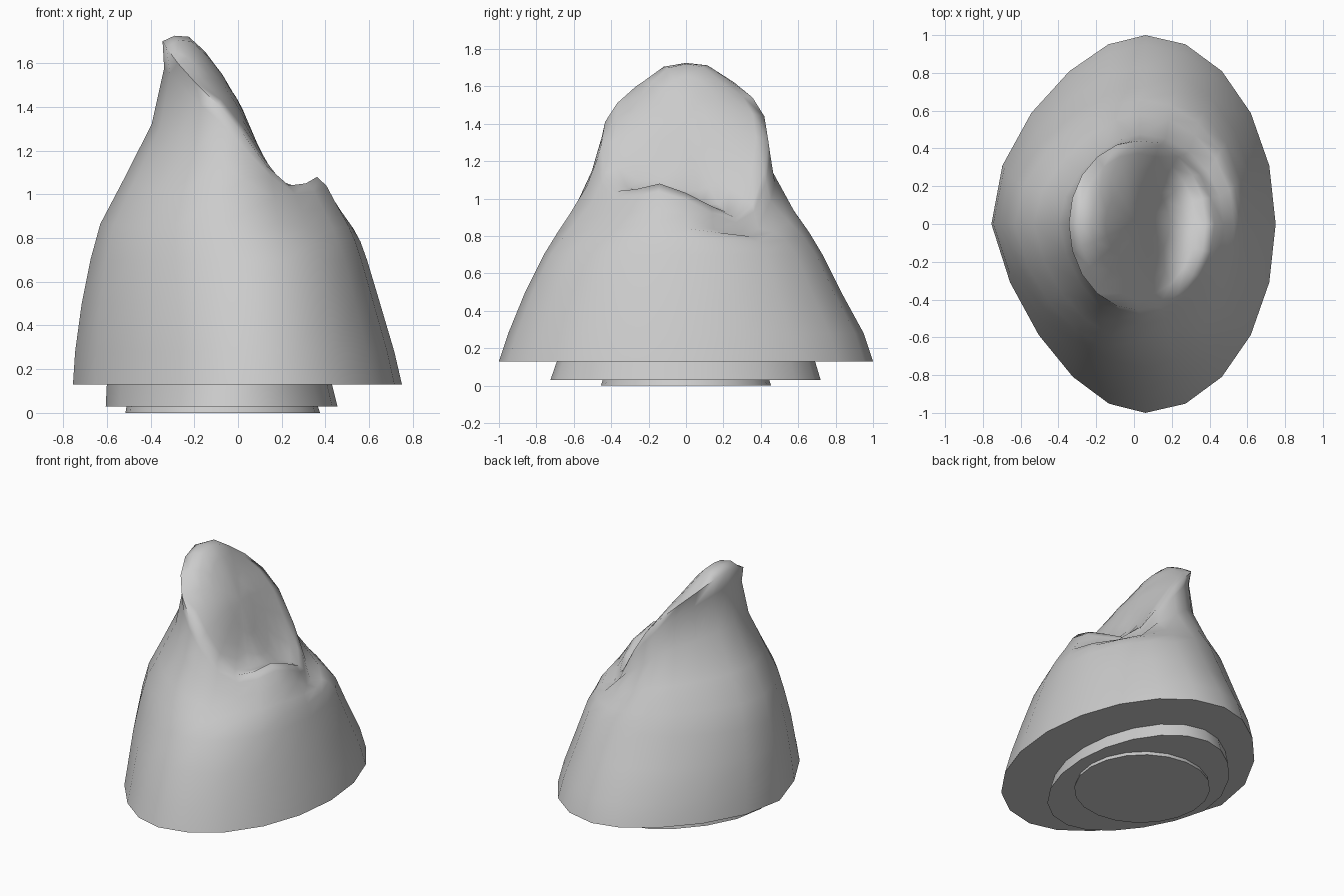
import bpy, bmesh, math

if "Cube" in bpy.data.objects:
    bpy.data.objects.remove(bpy.data.objects["Cube"])

SIDES = 20


def lerp(x, pts):
    for (x0, z0), (x1, z1) in zip(pts, pts[1:]):
        if x <= x1:
            return z0 + (z1 - z0) * max(0.0, (x - x0) / (x1 - x0))
    return pts[-1][1]


def ring(c, xl, xr, yb, yf, pf=0.0, pb=0.0):
    """Lopsided oval: left, right, back, front reaches; pf, pb flatten the left corners."""
    out = []
    for k in range(SIDES):
        a = 2 * math.pi * k / SIDES
        cs, sn = math.cos(a), math.sin(a)
        x = c + (xr - c if cs > 0 else c - xl) * cs
        if cs < 0:
            x += abs(math.sin(2 * a)) * (pf if sn < 0 else pb * sn)
        out.append((x, (yb if sn > 0 else yf) * sn))
    return out


def loft(name, rings, tip=None, angle=40):
    bm = bmesh.new()
    vr = [[bm.verts.new(p) for p in r] for r in rings]
    for lo, hi in zip(vr, vr[1:]):
        for k in range(SIDES):
            j = (k + 1) % SIDES
            bm.faces.new((lo[k], lo[j], hi[j], hi[k]))
    bm.faces.new(vr[0][::-1])
    if tip:
        t = bm.verts.new(tip)
        for k in range(SIDES):
            bm.faces.new((vr[-1][k], vr[-1][(k + 1) % SIDES], t))
    me = bpy.data.meshes.new(name)
    bm.to_mesh(me)
    bm.free()
    ob = bpy.data.objects.new(name, me)
    bpy.context.collection.objects.link(ob)
    bpy.ops.object.select_all(action='DESELECT')
    ob.select_set(True)
    bpy.context.view_layer.objects.active = ob
    bpy.ops.object.shade_smooth_by_angle(angle=math.radians(angle))
    return ob


def at(pts, z):
    return [(x, y, z) for x, y in pts]


# Stepped base discs
loft("lower_base_disc", [at(ring(-0.07, -0.515, 0.375, 0.455, 0.455), 0.0),
                         at(ring(-0.07, -0.51, 0.365, 0.445, 0.445), 0.03)])
loft("upper_base_disc", [at(ring(-0.03, -0.605, 0.455, 0.72, 0.725, 0.06, 0.06), 0.03),
                         at(ring(-0.03, -0.60, 0.43, 0.69, 0.69, 0.06, 0.06), 0.13)])

# Broad lower body
body = [at(ring(0.06, xl, xr, yb, yf, pf, pb), z) for z, xl, xr, yb, yf, pf, pb in (
    (0.13, -0.755, 0.75, 1.0, 1.0, 0.10, 0.10),
    (0.28, -0.745, 0.715, 0.95, 0.95, 0.10, 0.10),
    (0.50, -0.715, 0.65, 0.83, 0.86, 0.08, 0.09),
    (0.70, -0.675, 0.59, 0.73, 0.76, 0.06, 0.08))]

# Rim heights counter-clockwise from the right side: low lip, tall left peak
rim_z = [1.03, 0.96, 0.90, 0.97, 1.14, 1.31, 1.44, 1.54, 1.62, 1.68,
         1.70, 1.67, 1.60, 1.51, 1.41, 1.28, 1.13, 1.04, 1.05, 1.08]
rim = ring(0.02, -0.345, 0.38, 0.44, 0.455)

# Upper body rises toward the slanted rim
for t, xl, xr, yb, yf, pf, pb, dip in (
        (0.12, -0.63, 0.56, 0.66, 0.69, 0.05, 0.08, 0.0),
        (0.32, -0.53, 0.53, 0.58, 0.62, 0.04, 0.09, 0.0),
        (0.60, -0.395, 0.475, 0.475, 0.53, 0.03, 0.06, 0.04),
        (0.87, -0.338, 0.425, 0.45, 0.475, 0.015, 0.03, 0.01)):
    pts = ring(0.03, xl, xr, yb, yf, pf, pb)
    body.append([(x, y, 0.75 + t * (rim_z[k] - 0.75) - (dip if k in (1, 2, 3) else 0))
                 for k, (x, y) in enumerate(pts)])
body.append([(x, y, z) for (x, y), z in zip(rim, rim_z)])

# Slanted, gently rounded face inside the rim, ending in a hollow behind the low lip
centre_line = [(-0.35, 1.69), (-0.27, 1.73), (-0.2, 1.71), (-0.1, 1.59), (0.0, 1.44),
               (0.07, 1.27), (0.14, 1.11), (0.22, 1.01), (0.3, 1.0), (0.38, 1.05)]
for s in (0.85, 0.67, 0.47, 0.25):
    r = []
    for (x, y), z in zip(rim, rim_z):
        px = 0.02 + (x - 0.02) * s
        r.append((px, y * s, lerp(px, centre_line) + (z - lerp(x, centre_line)) * s * s))
    body.append(r)
loft("leaning_peak", body, (0.02, 0, lerp(0.02, centre_line)), 75)
